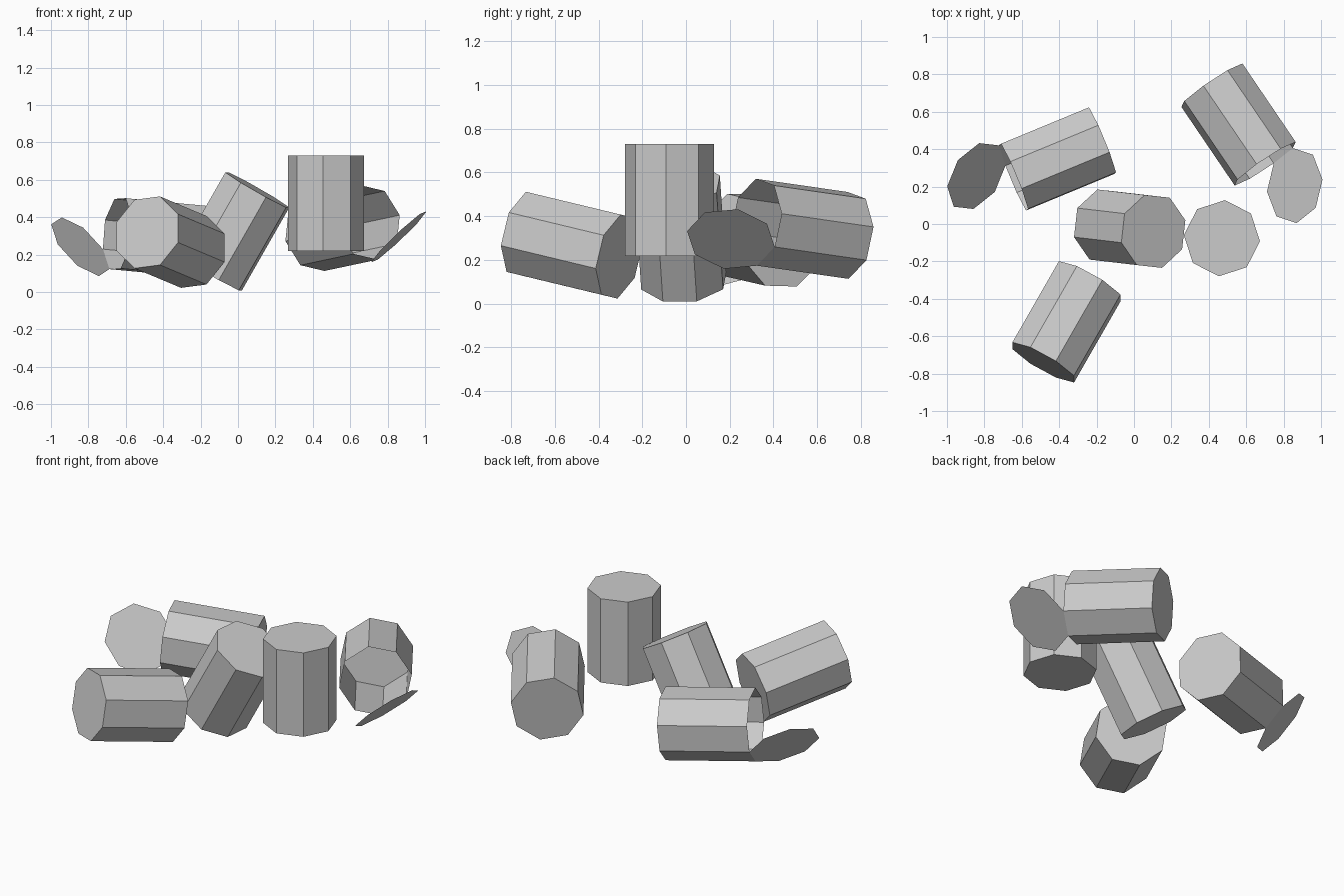
import bpy, bmesh, math
from mathutils import Matrix, Vector

if "Cube" in bpy.data.objects:
    bpy.data.objects.remove(bpy.data.objects["Cube"])

SIDES, RADIUS, LENGTH = 8, 0.204, 0.511
LID_ANGLE = math.radians(68)

grey = bpy.data.materials.new("plain_grey")
grey.use_nodes = True
grey.diffuse_color = (0.6, 0.6, 0.6, 1)
grey.node_tree.nodes["Principled BSDF"].inputs["Base Color"].default_value = (0.6, 0.6, 0.6, 1)


def add_object(name, bm, frame):
    bmesh.ops.recalc_face_normals(bm, faces=bm.faces)
    mesh = bpy.data.meshes.new(name)
    bm.to_mesh(mesh)
    bm.free()
    mesh.materials.append(grey)
    obj = bpy.data.objects.new(name, mesh)
    obj.matrix_world = frame
    bpy.context.collection.objects.link(obj)
    return obj


def make_frame(centre, axis, spoke):
    """Local z runs along the can, local x points at one of its corners."""
    z = Vector(axis).normalized()
    x = Vector(spoke)
    x = (x - z * x.dot(z)).normalized()
    turn = Matrix((x, z.cross(x), z)).transposed().to_4x4()
    return Matrix.Translation(centre) @ turn


def add_can(name, centre, axis, spoke, opened=False):
    frame = make_frame(centre, axis, spoke)
    bm = bmesh.new()
    bmesh.ops.create_cone(bm, cap_ends=True, cap_tris=False, segments=SIDES,
                          radius1=RADIUS, radius2=RADIUS, depth=LENGTH)
    if opened:
        top = [f for f in bm.faces if f.calc_center_median().z > LENGTH * 0.4]
        bmesh.ops.delete(bm, geom=top, context='FACES_ONLY')
    add_object(name, bm, frame)
    if opened:
        add_lid(name + "_lid", frame)


def add_lid(name, frame):
    """End cap swung open about one edge of the rim."""
    bm = bmesh.new()
    bmesh.ops.create_circle(bm, cap_ends=True, segments=SIDES, radius=RADIUS,
                            matrix=Matrix.Translation((0, 0, LENGTH / 2)))
    step = math.tau / SIDES
    a = Vector((RADIUS, 0, LENGTH / 2))
    b = Vector((RADIUS * math.cos(step), RADIUS * math.sin(step), LENGTH / 2))
    bmesh.ops.rotate(bm, verts=bm.verts, cent=a,
                     matrix=Matrix.Rotation(LID_ANGLE, 3, b - a))
    add_object(name, bm, frame)


# Closed cans: one upright, one leaning, one lying
add_can("upright_can", (0.47, -0.076, 0.474), (0, 0, 1), (1, -0.077, 0))
add_can("leaning_can", (-0.023, -0.025, 0.325), (0.257, -0.03, 0.45), (-0.045, 0.19, 0.039))
add_can("front_can", (-0.361, -0.523, 0.267), (0.255, 0.445, -0.107), (0.067, 0.007, 0.19))

# Open cans with their lids hinged at the rim
add_can("back_right_can", (-0.409, 0.348, 0.29), (-0.474, -0.196, 0.045),
        (-0.07, 0.172, -0.083), opened=True)
add_can("back_left_can", (0.559, 0.532, 0.342), (0.283, -0.417, 0.06),
        (0.032, 0.022, -0.2), opened=True)
